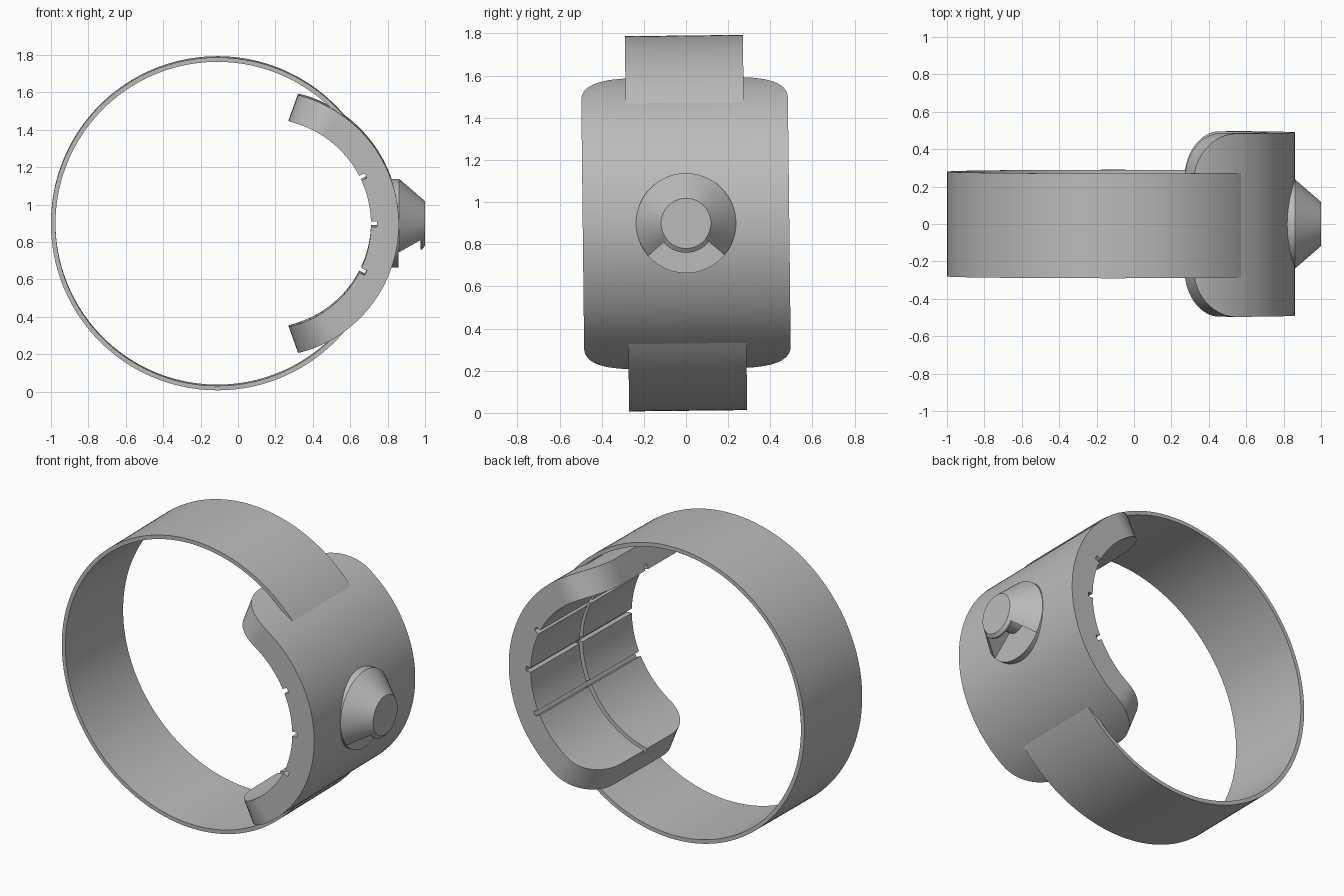
import bpy, bmesh
from math import sin, cos, radians, sqrt, tau
from mathutils import Matrix

cube = bpy.data.objects.get("Cube")
if cube:
    bpy.data.objects.remove(cube, do_unlink=True)

grey = bpy.data.materials.new("plain grey")
grey.use_nodes = True
grey.diffuse_color = (0.5, 0.5, 0.5, 1)
grey.node_tree.nodes["Principled BSDF"].inputs["Base Color"].default_value = (0.5, 0.5, 0.5, 1)

MID_Z = 0.9
PAD_X, PAD_OUT, PAD_IN = 0.149, 0.711, 0.562
PAD_END = 76.0
STRAP_X, STRAP_OUT, STRAP_IN = -0.11, 0.89, 0.866
TILT = Matrix.Translation((0, 0, MID_Z)) @ Matrix.Rotation(radians(0.65), 4, "X")


def loft(name, rings, closed=False):
    """Skin a row of equal cross-sections, capping the ends unless closed."""
    bm = bmesh.new()
    rows = [[bm.verts.new(p) for p in ring] for ring in rings]
    n = len(rows[0])
    for a, b in zip(rows, rows[1:] + rows[:1] if closed else rows[1:]):
        for i in range(n):
            j = (i + 1) % n
            bm.faces.new((a[i], a[j], b[j], b[i]))
    if not closed:
        bm.faces.new(rows[0])
        bm.faces.new(rows[-1][::-1])
    bmesh.ops.remove_doubles(bm, verts=bm.verts, dist=1e-5)
    bmesh.ops.recalc_face_normals(bm, faces=bm.faces)
    mesh = bpy.data.meshes.new(name)
    bm.to_mesh(mesh)
    bm.free()
    mesh.materials.append(grey)
    obj = bpy.data.objects.new(name, mesh)
    bpy.context.collection.objects.link(obj)
    return obj


def band_section(cx, a_out, a_in, r_out, r_in, w):
    """Rectangle across a curved band, centred on the bracelet's middle height."""
    corners = ((r_out, a_out, -w), (r_out, a_out, w), (r_in, a_in, w), (r_in, a_in, -w))
    return [(cx + r * cos(radians(a)), y, r * sin(radians(a))) for r, a, y in corners]


def spread(a, b, n):
    return [a + (b - a) * i / n for i in range(n + 1)]


def turned(name, profile, start, end):
    """Turn a profile of (x, radius) about the x axis, over a part of a circle."""
    full = abs(end - start) >= 360
    angles = spread(start, end, 72)
    if full:
        angles.pop()
    rings = [[(x, r * cos(radians(a)), r * sin(radians(a))) for x, r in profile] for a in angles]
    return loft(name, rings, closed=full)


def finish(obj):
    obj.matrix_world = TILT
    bpy.ops.object.select_all(action="DESELECT")
    obj.select_set(True)
    bpy.context.view_layer.objects.active = obj
    bpy.ops.object.shade_smooth_by_angle(angle=radians(30))


# Thin strap, its ends buried in the pad
strap = loft("strap", [band_section(STRAP_X, a, a, STRAP_OUT, STRAP_IN, 0.28)
                       for a in spread(33, 327, 130)])
finish(strap)

# Curved pad with rounded corners
CORNER, HALF_W = 20.0, 0.49
half = spread(0, PAD_END - CORNER, 24) + [
    PAD_END - CORNER * (1 - sin(radians(t))) for t in spread(0, 90, 16)[1:]]
sections = []
for a in [-v for v in half[:0:-1]] + half:
    past = max(0, (abs(a) - PAD_END + CORNER) / CORNER)
    w = HALF_W - 0.25 * (1 - sqrt(max(0, 1 - past * past)))
    sections.append(band_section(PAD_X, a, a * 1.02, PAD_OUT, PAD_IN, w))
pad = loft("curved_pad", sections)

# Grooves inside the pad: three across and one along the middle
cutters = [loft("groove_cutter", [band_section(PAD_X, a, a, PAD_IN + 0.03, PAD_IN - 0.03, 0.014)
                                  for a in spread(-85, 85, 80)])]
for angle in (-26, 0, 26):
    cutters.append(loft("groove_cutter",
                        [band_section(PAD_X, a, a, PAD_IN + 0.032, PAD_IN - 0.03, 0.6)
                         for a in (angle - 1.4, angle + 1.4)]))
bpy.context.view_layer.objects.active = pad
pad.select_set(True)
for cutter in cutters:
    cutter.hide_render = True
    mod = pad.modifiers.new("groove", "BOOLEAN")
    mod.operation, mod.solver, mod.object = "DIFFERENCE", "EXACT", cutter
    bpy.ops.object.modifier_apply(modifier=mod.name)
    bpy.data.objects.remove(cutter, do_unlink=True)
finish(pad)

# Round base under the knob
finish(turned("knob_base", [(0.78, 0), (0.78, 0.237), (0.858, 0.237), (0.858, 0)], 0, 360))

# Tapered knob with a wedge left open at the bottom
finish(turned("tapered_knob", [(0.85, 0), (0.85, 0.237), (0.862, 0.237), (1.0, 0.118), (1.0, 0)],
              -40, 220))

# Core and overhanging lip in the open wedge
finish(turned("knob_core", [(0.85, 0), (0.85, 0.07), (0.98, 0.07), (0.98, 0)], -140, -40))
finish(turned("knob_lip", [(0.975, 0), (0.975, 0.14), (0.985, 0.14), (1.0, 0.12), (1.0, 0)],
              -140, -40))
